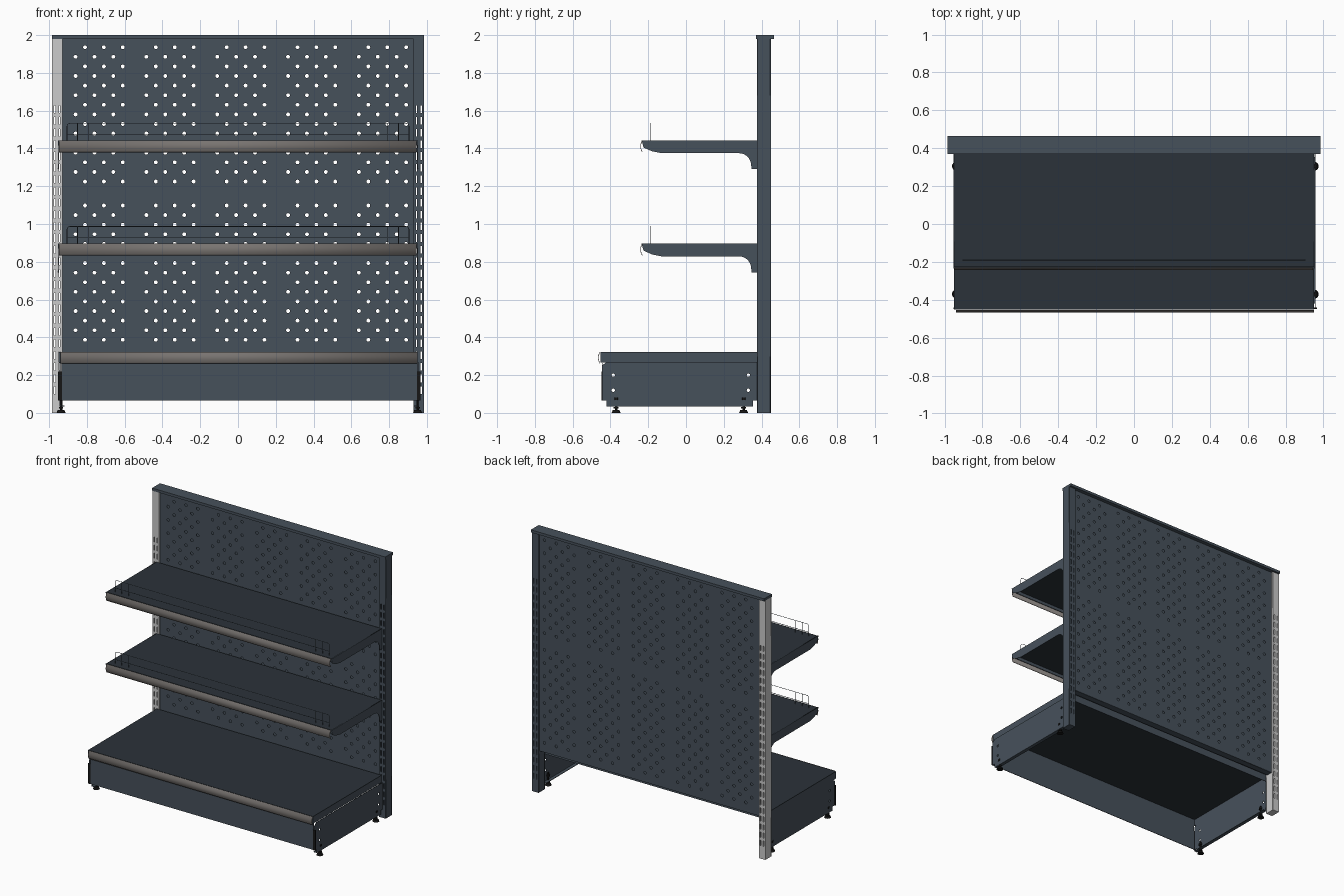
import bpy, bmesh, math
from mathutils import Matrix

if "Cube" in bpy.data.objects:
    bpy.data.objects.remove(bpy.data.objects["Cube"])


def material(name, c):
    m = bpy.data.materials.new(name)
    m.diffuse_color = (*c, 1)
    m.use_nodes = True
    m.node_tree.nodes["Principled BSDF"].inputs["Base Color"].default_value = m.diffuse_color
    return m


DARK = material("slate_paint", (0.062, 0.082, 0.105))
DECK = material("dark_deck", (0.024, 0.032, 0.041))
RAIL = material("rail_grey", (0.19, 0.175, 0.165))
BLACK = material("black_rubber", (0.008, 0.008, 0.008))
LIGHT = material("light_paint", (0.58, 0.58, 0.58))


def add(name, mesh, mat):
    ob = bpy.data.objects.new(name, mesh)
    bpy.context.collection.objects.link(ob)
    mesh.materials.clear()
    mesh.materials.append(mat)
    return ob


def boxes(name, spans, mat):
    """One object from several (x0,x1,y0,y1,z0,z1) boxes."""
    bm = bmesh.new()
    for x0, x1, y0, y1, z0, z1 in spans:
        bmesh.ops.create_cube(bm, size=1, matrix=Matrix.Translation(
            ((x0 + x1) / 2, (y0 + y1) / 2, (z0 + z1) / 2))
            @ Matrix.Diagonal((x1 - x0, y1 - y0, z1 - z0, 1)))
    me = bpy.data.meshes.new(name)
    bm.to_mesh(me)
    bm.free()
    return add(name, me, mat)


def rect(u0, u1, v0, v1):
    return [(u0, v0), (u1, v0), (u1, v1), (u0, v1)]


def disc(u, v, r, n=10):
    return [(u + r * math.cos(2 * math.pi * i / n), v + r * math.sin(2 * math.pi * i / n)) for i in range(n)]


def plate(name, outline, holes, axis, at, thick, mat):
    """Sheet with real holes: axis 'y' lies in XZ, axis 'x' lies in YZ."""
    cu = bpy.data.curves.new(name, 'CURVE')
    cu.dimensions, cu.fill_mode, cu.extrude = '2D', 'BOTH', thick / 2
    for loop in [outline] + holes:
        s = cu.splines.new('POLY')
        s.points.add(len(loop) - 1)
        for p, (u, v) in zip(s.points, loop):
            p.co = (u, v, 0, 1)
        s.use_cyclic_u = True
    tmp = bpy.data.objects.new(name + "_tmp", cu)
    bpy.context.collection.objects.link(tmp)
    dg = bpy.context.evaluated_depsgraph_get()
    me = bpy.data.meshes.new_from_object(tmp.evaluated_get(dg))
    bpy.data.objects.remove(tmp)
    if axis == 'y':
        me.transform(Matrix(((1, 0, 0, 0), (0, 0, -1, at), (0, 1, 0, 0), (0, 0, 0, 1))))
    else:
        me.transform(Matrix(((0, 0, 1, at), (1, 0, 0, 0), (0, 1, 0, 0), (0, 0, 0, 1))))
    return add(name, me, mat)


def price_rail(name, x0, x1, y, z0, z1, bulge):
    """Bowed ticket strip along the shelf front."""
    bm = bmesh.new()
    n, rows = 10, []
    for i in range(n + 1):
        t = i / n
        yy = y - bulge * math.sin(math.pi * t)
        rows.append([bm.verts.new((x, yy, z0 + (z1 - z0) * t)) for x in (x0, x1)])
    for a, b in zip(rows, rows[1:]):
        bm.faces.new((a[0], a[1], b[1], b[0]))
    me = bpy.data.meshes.new(name)
    bm.to_mesh(me)
    bm.free()
    me.polygons.foreach_set("use_smooth", [True] * len(me.polygons))
    ob = add(name, me, RAIL)
    ob.modifiers.new("sheet", 'SOLIDIFY').thickness = -0.003


def wires(name, paths, mat, r=0.0018):
    cu = bpy.data.curves.new(name, 'CURVE')
    cu.dimensions, cu.bevel_depth, cu.bevel_resolution = '3D', r, 1
    for path in paths:
        s = cu.splines.new('POLY')
        s.points.add(len(path) - 1)
        for p, co in zip(s.points, path):
            p.co = (*co, 1)
    ob = bpy.data.objects.new(name, cu)
    bpy.context.collection.objects.link(ob)
    cu.materials.append(mat)


def tray(name, x0, x1, y0, y1, top, lip):
    """Shelf sheet with folded edges, open underneath."""
    t, z = 0.004, top - lip
    boxes(name + "_deck", [(x0, x1, y0, y1, top - t, top)], DECK)
    boxes(name + "_lips", [(x0, x1, y0, y0 + t, z, top - t), (x0, x1, y1 - t, y1, z, top - t),
                           (x0, x0 + t, y0 + t, y1 - t, z, top - t),
                           (x1 - t, x1, y0 + t, y1 - t, z, top - t)], DARK)


# Slotted uprights and top cap
for side, x0, x1, mat in (("left", -0.985, -0.93, LIGHT), ("right", 0.93, 0.985, DARK)):
    mid = (x0 + x1) / 2
    slots = [rect(mid + dx - 0.003, mid + dx + 0.003, z, z + 0.04)
             for dx in (-0.0125, 0.0125) for z in [0.10 + 0.062 * i for i in range(25)]]
    for face, y in (("front", 0.377), ("back", 0.448)):
        plate(f"{side}_upright_{face}", rect(x0, x1, 0, 1.98), slots, 'y', y, 0.004, mat)
    boxes(f"{side}_upright_sides", [(x0, x0 + 0.004, 0.379, 0.446, 0, 1.98),
                                    (x1 - 0.004, x1, 0.379, 0.446, 0, 1.98),
                                    (x0 + 0.004, x1 - 0.004, 0.379, 0.446, 0, 0.004)], mat)
boxes("top_cap", [(-0.985, 0.985, 0.37, 0.465, 1.98, 2.0)], DARK)

# Perforated back: front and rear skins with aligned, staggered holes
sections = (("lower", 0.315, 1.1555, 1.098), ("upper", 1.1555, 1.98, 1.936))
for skin, y in (("front", 0.387), ("rear", 0.435)):
    for label, z0, z1, first in sections:
        holes = [disc(-0.81 + 0.375 * g + 0.1 * k - 0.05 * (row % 2), first - 0.0508 * row, 0.0105)
                 for row in range(15) for g in range(5) for k in range(3)]
        plate(f"{label}_{skin}_panel", rect(-0.93, 0.93, z0, z1), holes, 'y', y, 0.003, DARK)
boxes("panel_bottom_edge", [(-0.93, 0.93, 0.3885, 0.4335, 0.315, 0.319)], DARK)

# Upper shelves with brackets, ticket rails and wire fences
for label, top in (("middle", 0.897), ("top", 1.443)):
    tray(f"{label}_shelf", -0.95, 0.95, -0.228, 0.375, top, 0.028)
    lower = [(0.28 + 0.065 * math.sin(a), top - 0.133 + 0.065 * math.cos(a))
             for a in [math.pi / 2 * i / 8 for i in range(8, -1, -1)]]
    outline = ([(-0.235, top), (0.375, top), (0.375, top - 0.153), (0.348, top - 0.153)]
               + lower + [(-0.13, top - 0.068), (-0.18, top - 0.058), (-0.225, top - 0.038)])
    for side, x in (("left", -0.952), ("right", 0.952)):
        plate(f"{label}_shelf_{side}_bracket", outline[::-1], [], 'x', x, 0.004, DARK)
    price_rail(f"{label}_price_rail", -0.948, 0.945, -0.23, top - 0.062, top - 0.002, 0.009)
    y, w, h = -0.19, 0.905, top + 0.09
    frame = [(-w, y, top), (-w, y, h - 0.015), (-w + 0.004, y, h - 0.004), (-w + 0.015, y, h)]
    frame += [(-a, b, c) for a, b, c in frame[::-1]]
    wires(f"{label}_wire_fence", [frame, [(-w, y, top + 0.03), (w, y, top + 0.03)]]
          + [[(x, y, top), (x, y, h)] for x in (-0.85, -0.79, 0.79, 0.85)], DARK)

# Base deck, kick plate and side plates
tray("base_shelf", -0.95, 0.95, -0.452, 0.375, 0.323, 0.055)
price_rail("base_price_rail", -0.94, 0.95, -0.454, 0.262, 0.322, 0.009)
boxes("kick_plate", [(-0.935, 0.95, -0.445, -0.441, 0.065, 0.265)], DARK)
bolts = [disc(y, z, 0.009) for y in (-0.385, 0.33) for z in (0.12, 0.2)]
for side, x, s in (("left", -0.943, -1), ("right", 0.957, 1)):
    plate(f"base_{side}_plate",
          [(-0.445, 0.065), (0.375, 0.065), (0.375, 0.27), (-0.42, 0.27), (-0.445, 0.25)],
          bolts, 'x', x, 0.004, DARK)
    a, b = sorted((x, x - s * 0.025))
    boxes(f"base_{side}_rail", [(a, b, -0.42, 0.355, 0.035, 0.039),
                                (x - 0.002, x + 0.002, -0.42, 0.355, 0.035, 0.065)], DARK)
    boxes(f"base_{side}_corner_strip", [(x - 0.009, x + 0.01, -0.448, -0.442, 0.065, 0.22)], BLACK)

    # Levelling feet: pad, stem and nuts
    bm = bmesh.new()
    for y in (-0.37, 0.305):
        for r, r2, z0, z1, n in ((0.024, 0.018, 0, 0.014, 20), (0.007, 0.007, 0.014, 0.095, 10),
                                 (0.014, 0.014, 0.068, 0.082, 6), (0.013, 0.013, 0.022, 0.032, 6)):
            bmesh.ops.create_cone(bm, cap_ends=True, segments=n, radius1=r, radius2=r2, depth=z1 - z0,
                                  matrix=Matrix.Translation((x - s * 0.006, y, (z0 + z1) / 2)))
    me = bpy.data.meshes.new("feet")
    bm.to_mesh(me)
    bm.free()
    add(f"{side}_feet", me, BLACK)
